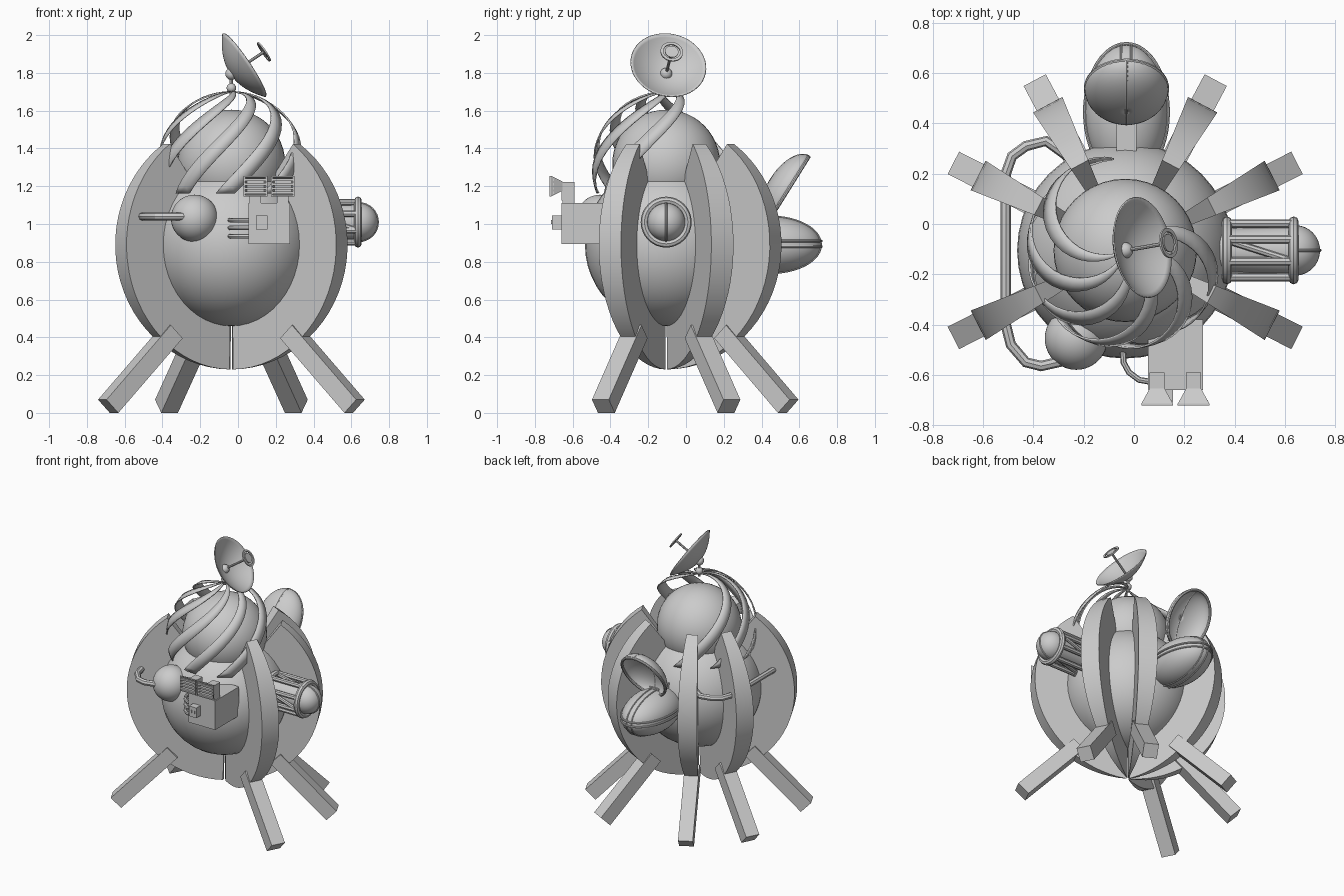
import bpy, bmesh, math
from math import sin, cos, radians, pi
from mathutils import Vector, Matrix

cube = bpy.data.objects.get("Cube")
if cube:
    bpy.data.objects.remove(cube, do_unlink=True)

grey = bpy.data.materials.new("plain_grey")
grey.use_nodes = True
grey.diffuse_color = (0.6, 0.6, 0.6, 1)
grey.node_tree.nodes["Principled BSDF"].inputs["Base Color"].default_value = (0.6, 0.6, 0.6, 1)

CX, CY, CZ = -0.035, -0.105, 0.89      # centre of the round hull


def finish(ob, name, smooth=True):
    ob.name = name
    ob.data.materials.clear()
    ob.data.materials.append(grey)
    if smooth:
        bpy.ops.object.select_all(action='DESELECT')
        ob.select_set(True)
        bpy.context.view_layer.objects.active = ob
        bpy.ops.object.shade_smooth_by_angle(angle=radians(32))
    return ob


def from_bmesh(bm, name, smooth=True):
    bmesh.ops.recalc_face_normals(bm, faces=bm.faces)
    me = bpy.data.meshes.new(name)
    bm.to_mesh(me)
    bm.free()
    ob = bpy.data.objects.new(name, me)
    bpy.context.collection.objects.link(ob)
    return finish(ob, name, smooth)


def ball(name, loc, size):
    bpy.ops.mesh.primitive_uv_sphere_add(segments=40, ring_count=24, location=loc)
    ob = bpy.context.object
    ob.scale = size if isinstance(size, tuple) else (size,) * 3
    return finish(ob, name)


def box(name, lo, hi):
    bm = bmesh.new()
    bmesh.ops.create_cube(bm, size=1)
    for v in bm.verts:
        v.co = Vector([(a + b) / 2 + c * (b - a) for a, b, c in zip(lo, hi, v.co)])
    return from_bmesh(bm, name, False)


def loft(name, rings, closed=True, caps=True, smooth=True):
    """Bridge equal rings of points."""
    bm = bmesh.new()
    rows = [[bm.verts.new(p) for p in r] for r in rings]
    n = len(rows[0])
    for a, b in zip(rows, rows[1:]):
        for i in range(n if closed else n - 1):
            bm.faces.new((a[i], a[(i + 1) % n], b[(i + 1) % n], b[i]))
    if caps and closed:
        bm.faces.new(rows[0])
        bm.faces.new(rows[-1])
    return from_bmesh(bm, name, smooth)


def lathe(name, profile, loc, axis, seg=32, caps=True):
    """Revolve (radius, height) pairs about an axis."""
    m = Matrix.Translation(loc) @ Vector(axis).to_track_quat('Z', 'Y').to_matrix().to_4x4()
    return loft(name, [[m @ Vector((r * cos(2 * pi * i / seg), r * sin(2 * pi * i / seg), h))
                        for i in range(seg)] for r, h in profile], caps=caps)


def solid(ob, thickness):
    mod = ob.modifiers.new("thickness", 'SOLIDIFY')
    mod.thickness = thickness
    mod.offset = 0
    return ob


def tube(name, points, radius, cyclic=False):
    cu = bpy.data.curves.new(name, 'CURVE')
    cu.dimensions = '3D'
    cu.bevel_depth = radius
    cu.bevel_resolution = 2
    cu.use_fill_caps = True
    sp = cu.splines.new('POLY')
    sp.points.add(len(points) - 1)
    for p, co in zip(sp.points, points):
        p.co = (*co, 1)
    sp.use_cyclic_u = cyclic
    ob = bpy.data.objects.new(name, cu)
    bpy.context.collection.objects.link(ob)
    bpy.ops.object.select_all(action='DESELECT')
    ob.select_set(True)
    bpy.context.view_layer.objects.active = ob
    bpy.ops.object.convert(target='MESH')
    return finish(bpy.context.object, name)


def polar(r, a, z):
    return Vector((CX + r * cos(a), CY + r * sin(a), z))


# Hull and dome
ball("hull", (CX, CY, CZ), 0.43)
ball("dome", (CX, CY, 1.32), 0.285)

# Curved fins with straight legs
for deg in (27, 62, 118, 153, 207, 333):
    a = radians(deg)
    rings = []
    for i in range(29):
        t = radians(-89 + 143 * i / 28)
        rings.append([polar(R * cos(t), a + s * 0.1, CZ + R * sin(t))
                      for R, s in ((0.42, -1), (0.66, -1), (0.66, 1), (0.42, 1))])
    loft("fin", rings)
    side = Vector((-sin(a), cos(a), 0)) * 0.05
    bar = []
    for r, z in ((0.35, 0.43), (0.732, 0.035)):
        up = Vector((cos(a), sin(a), 1)) * 0.035
        c = polar(r, a, z)
        bar.append([c + up + side, c + up - side, c - up - side, c - up + side])
    loft("leg", bar, smooth=False)

# Swirling ribbons over the dome
for deg in (50, 10, -30, -70, -110, -150):
    rings = []
    for i in range(21):
        t = i / 20
        p = radians(89 - 109 * t)
        a = radians(deg - 105 * t)
        rings.append([polar(0.39 * cos(p), a + k * 0.14, 1.3 + 0.4 * sin(p)) for k in (-1, 0, 1)])
    solid(loft("ribbon", rings, closed=False), 0.008)

# Dish aerial
apex = Vector((CX, CY, 1.795))
aim = Vector((0.82, 0.14, 0.555)).normalized()
ball("finial", (CX, CY, 1.72), 0.025)
tube("aerial_post", [(CX, CY, 1.68), apex], 0.009)
ball("dish_pivot", apex, 0.032)
solid(lathe("dish", [(0.2 * i / 12 + 0.001, 0.085 * (i / 12) ** 2) for i in range(13)],
            apex, aim, 48, caps=False), 0.006)
tube("dish_feed", [apex, apex + aim * 0.21], 0.008)
lathe("feed_ring", [(0.045, -0.004), (0.06, -0.004), (0.06, 0.004), (0.045, 0.004), (0.045, -0.004)],
      apex + aim * 0.21, aim, 32, caps=False)
lathe("feed_plate", [(0.036, -0.003), (0.036, 0.003)], apex + aim * 0.21, aim)

# Front ball and the pipe that runs to the back
ball("front_ball", (-0.23, -0.455, 1.03), 0.125)
tube("side_pipe", [(-0.26, -0.54, 1.04), (-0.37, -0.565, 1.04), (-0.43, -0.55, 1.04), (-0.49, -0.48, 1.04),
                   (-0.51, -0.4, 1.04), (-0.51, 0.2, 1.04), (-0.485, 0.27, 1.04), (-0.43, 0.31, 1.04),
                   (-0.35, 0.33, 1.04), (-0.25, 0.26, 1.04)], 0.021)

# Control box with hatch, pipes and horns
box("control_box", (0.055, -0.66, 0.895), (0.275, -0.38, 1.11))
box("hatch", (0.095, -0.71, 0.97), (0.155, -0.65, 1.045))
for x in (0.11, 0.135):
    box("hatch_mark", (x, -0.714, 1.0), (x + 0.008, -0.71, 1.02))
for z in (1.02, 0.98, 0.935):
    tube("box_pipe", [(0.08, -0.63, z), (0.02, -0.62, z), (-0.02, -0.59, z),
                      (-0.042, -0.55, z), (-0.045, -0.46, z)], 0.012)
for x in (0.092, 0.237):
    box("horn_foot", (x - 0.03, -0.655, 1.1), (x + 0.03, -0.59, 1.135))
    box("horn_block", (x - 0.03, -0.66, 1.125), (x + 0.03, -0.59, 1.222))
    loft("horn", [[(x + sx * w, y, 1.2 + sz * h) for sx, sz in ((-1, -1), (1, -1), (1, 1), (-1, 1))]
                  for w, h, y in ((0.03, 0.025, -0.655), (0.063, 0.055, -0.715), (0.063, 0.055, -0.722),
                                  (0.055, 0.047, -0.722), (0.045, 0.04, -0.69))], smooth=False)
    for i in range(4):
        z = 1.165 + 0.023 * i
        box("horn_louvre", (x - 0.057, -0.722, z - 0.006), (x + 0.057, -0.7, z + 0.006))

# Caged canister on the left side
px, py, pz = 0.3, CY, 1.01
X = (1, 0, 0)


def cage(x, a, r=0.115):
    return (x, py + r * cos(a), pz + r * sin(a))


lathe("canister_core", [(0.085, 0), (0.1, 0.33)], (px, py, pz), X, 24)
lathe("canister_cap", [(0.1, 0.3)] + [(0.1 * cos(t) + 0.0005, 0.34 + 0.1 * sin(t))
                                      for t in [radians(9 * i) for i in range(11)]], (px, py, pz), X)
for x in (0.37, 0.635):
    tube("cage_ring", [cage(x, 2 * pi * i / 32) for i in range(32)], 0.02, True)
for i in range(8):
    a = pi * (i + 0.5) / 4
    tube("cage_rod", [cage(0.36, a), cage(0.645, a)], 0.017)
    if i % 2:
        tube("cage_brace", [cage(0.37, a, 0.105), cage(0.63, a + pi / 4, 0.112)], 0.014)
tube("cap_band", [(0.64 + 0.1 * sin(t), py, pz + 0.1 * cos(t))
                  for t in [pi * i / 16 for i in range(17)]], 0.006)

# Rear pod with raised lid
mid = -0.03
sy, sz = 0.27, 0.15
ball("pod", (mid, 0.445, 0.89), (0.165, sy, sz))
for z in (0.88, 0.91):
    tube("pod_rim", [(mid + 0.166 * cos(t), 0.445 + 0.272 * sin(t), z)
                     for t in [2 * pi * i / 48 for i in range(48)]], 0.007, True)
for x in (mid - 0.02, mid + 0.02):
    tube("pod_ridge", [(x, 0.445 + sy * cos(t), 0.89 + sz * sin(t))
                       for t in [2 * pi * i / 48 for i in range(48)]], 0.005, True)
box("pod_hinge", (mid - 0.04, 0.29, 0.95), (mid + 0.04, 0.42, 1.05))

tilt = Matrix.Translation((mid, 0.54, 1.18)) @ Matrix.Rotation(radians(58), 4, 'X')
lid = []
for i in range(11):
    t = radians(89.5 * i / 10)
    lid.append([tilt @ Vector((0.162 * cos(t) * cos(b), 0.208 * cos(t) * sin(b), 0.105 * sin(t)))
                for b in [2 * pi * j / 40 for j in range(40)]])
solid(loft("pod_lid", lid, caps=False), 0.01)
tube("lid_rim", [tilt @ Vector((0.16 * cos(b), 0.205 * sin(b), 0))
                 for b in [2 * pi * j / 48 for j in range(48)]], 0.01, True)
tube("lid_ridge", [tilt @ Vector((0, 0.208 * cos(t), 0.105 * sin(t)))
                   for t in [pi * i / 24 for i in range(25)]], 0.007)
